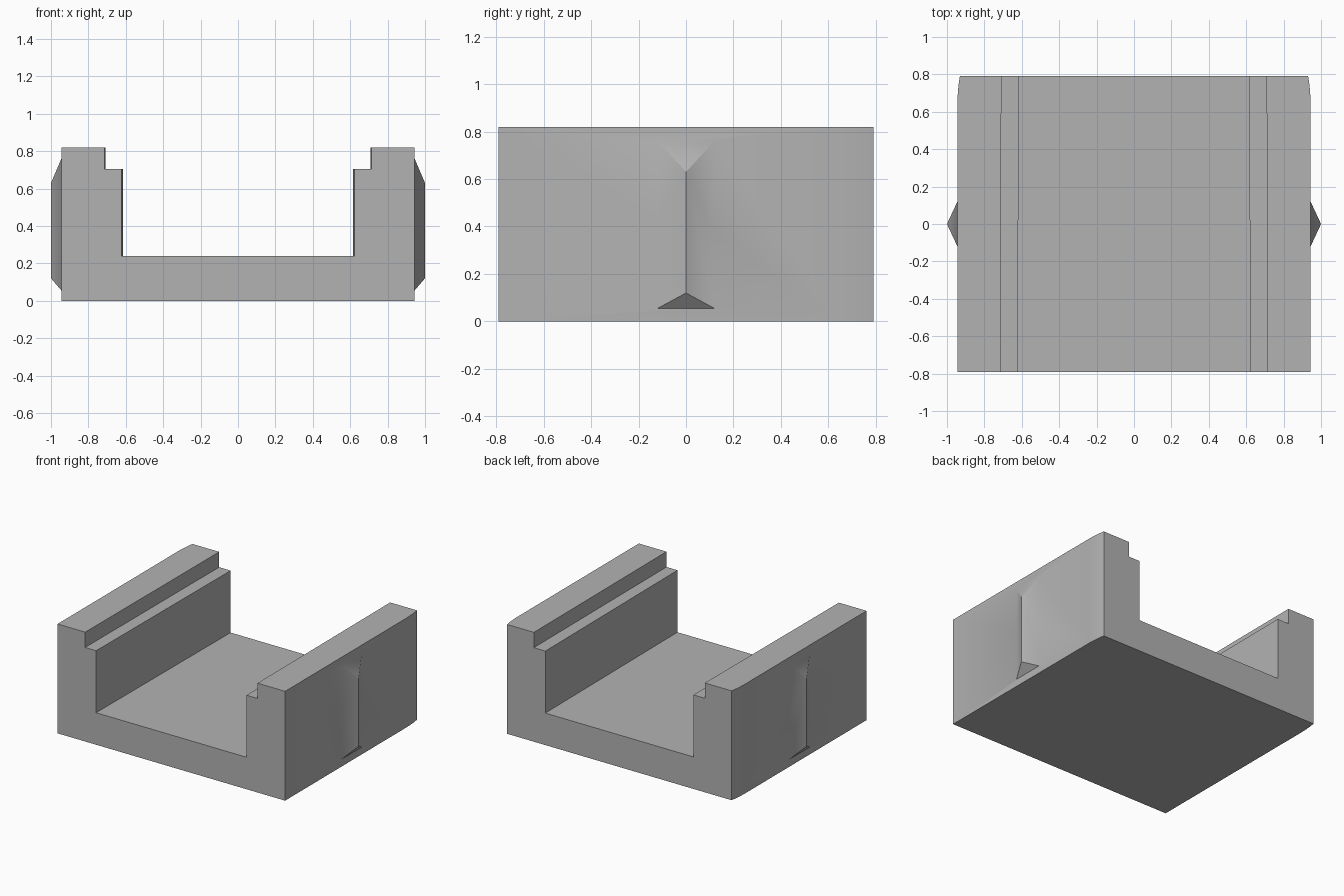
import bpy
import bmesh

cube = bpy.data.objects.get("Cube")
if cube:
    bpy.data.objects.remove(cube, do_unlink=True)

grey = bpy.data.materials.new("plain grey")
grey.use_nodes = True
COLOUR = (0.45, 0.45, 0.45, 1)
grey.diffuse_color = COLOUR
grey.node_tree.nodes["Principled BSDF"].inputs["Base Color"].default_value = COLOUR

HALF_DEPTH = 0.79


def make_object(name, bm):
    bmesh.ops.recalc_face_normals(bm, faces=bm.faces)
    mesh = bpy.data.meshes.new(name)
    bm.to_mesh(mesh)
    bm.free()
    mesh.materials.append(grey)
    obj = bpy.data.objects.new(name, mesh)
    bpy.context.collection.objects.link(obj)
    return obj


def section(bm, y, outer):
    """Stepped channel outline; the opening narrows slightly to the back."""
    t = (y + HALF_DEPTH) / (2 * HALF_DEPTH)
    step = 0.715 - 0.006 * t
    inner = 0.624 - 0.01 * t
    half = [(outer, 0), (outer, 0.82), (step, 0.82),
            (step, 0.705), (inner, 0.705), (inner, 0.24)]
    outline = half + [(-x, z) for x, z in reversed(half)]
    return [bm.verts.new((x, y, z)) for x, z in outline]


# Channel body, with the outer walls curving in at the back
bm = bmesh.new()
stations = [(-HALF_DEPTH, 0.944), (0.65, 0.944), (0.7, 0.942),
            (0.745, 0.938), (HALF_DEPTH, 0.931)]
rings = [section(bm, y, outer) for y, outer in stations]
for a, b in zip(rings, rings[1:]):
    for i in range(len(a)):
        j = (i + 1) % len(a)
        bm.faces.new((a[i], a[j], b[j], b[i]))
bm.faces.new(rings[0])
bm.faces.new(rings[-1])
body = make_object("channel_block", bm)


# Pointed vertical ridge on each outer wall, welded to the body
def add_ridge(side, name):
    bm = bmesh.new()
    wall, tip, depth = 0.944, 1.0, 0.12
    root = 0.85
    spread = depth * (tip - root) / (tip - wall)
    low = 0.12 - 0.065 * (tip - root) / (tip - wall)
    high = 0.63 + 0.13 * (tip - root) / (tip - wall)
    for z in (0.12, 0.63):
        bm.verts.new((side * tip, 0, z))
    for y in (-spread, spread):
        for z in (low, high):
            bm.verts.new((side * root, y, z))
    bmesh.ops.convex_hull(bm, input=bm.verts)
    # Trim just inside the wall so the root stays within the body
    geom = bm.verts[:] + bm.edges[:] + bm.faces[:]
    bmesh.ops.bisect_plane(bm, geom=geom, plane_co=(side * 0.93, 0, 0),
                           plane_no=(-side, 0, 0), clear_outer=True)
    bmesh.ops.holes_fill(bm, edges=[e for e in bm.edges if e.is_boundary])
    ridge = make_object(name, bm)

    union = body.modifiers.new(name, 'BOOLEAN')
    union.operation = 'UNION'
    union.solver = 'EXACT'
    union.object = ridge
    bpy.context.view_layer.objects.active = body
    bpy.ops.object.modifier_apply(modifier=union.name)
    bpy.data.objects.remove(ridge, do_unlink=True)


add_ridge(1, "left_ridge")
add_ridge(-1, "right_ridge")

# Soft shading on the shallow slopes, crisp edges elsewhere
bpy.ops.object.select_all(action='DESELECT')
body.select_set(True)
bpy.context.view_layer.objects.active = body
bpy.ops.object.shade_smooth_by_angle(angle=0.5236)
